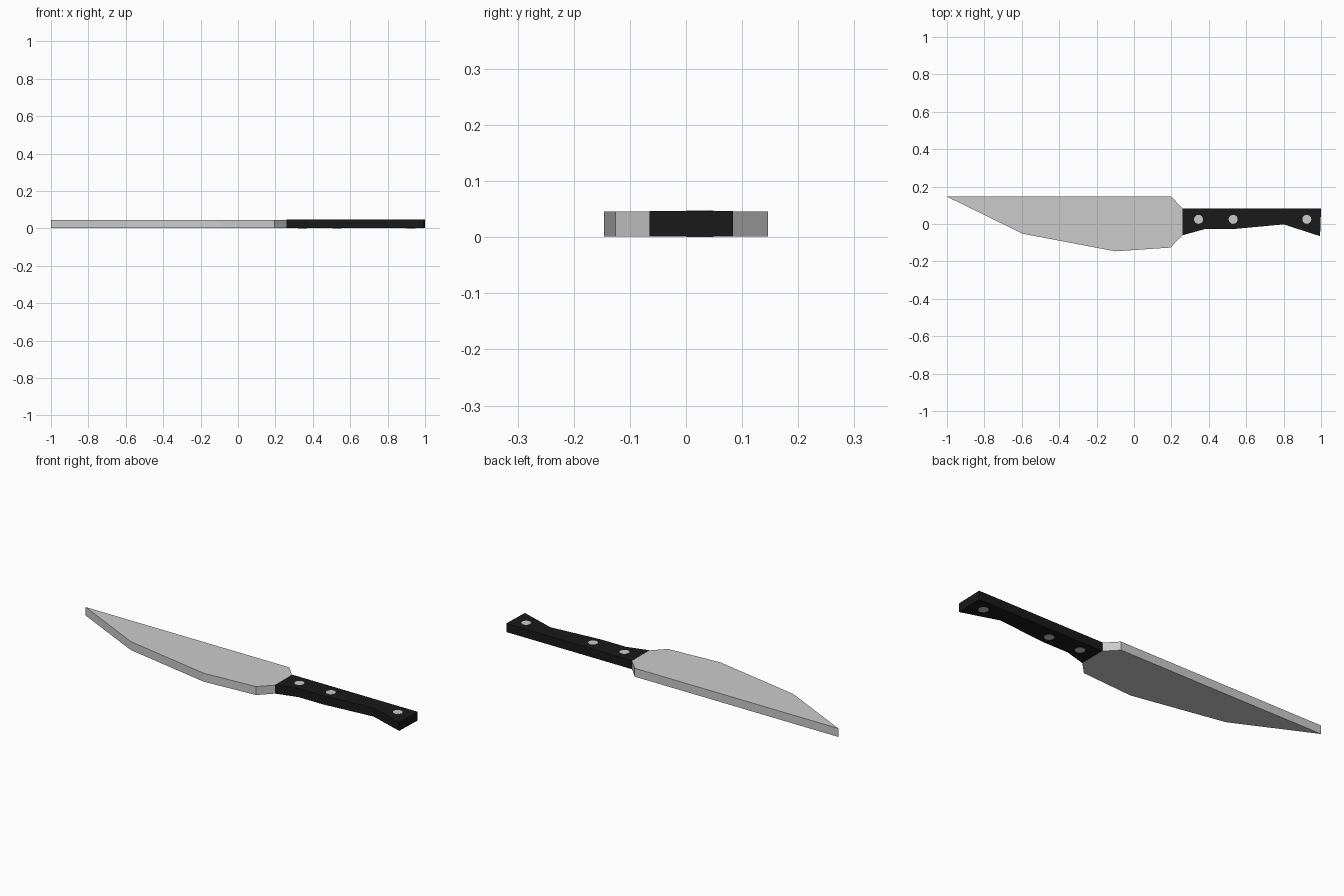
import bpy, bmesh

if "Cube" in bpy.data.objects:
    bpy.data.objects.remove(bpy.data.objects["Cube"])


def material(name, colour):
    mat = bpy.data.materials.new(name)
    mat.diffuse_color = colour
    mat.use_nodes = True
    mat.node_tree.nodes["Principled BSDF"].inputs["Base Color"].default_value = mat.diffuse_color
    return mat


def slab(name, outline, z0, z1, mat):
    """Extrude a flat outline (x, y) from z0 to z1."""
    bm = bmesh.new()
    face = bm.faces.new([bm.verts.new((x, y, z0)) for x, y in outline])
    top = bmesh.ops.extrude_face_region(bm, geom=[face])["geom"]
    verts = [v for v in top if isinstance(v, bmesh.types.BMVert)]
    bmesh.ops.translate(bm, verts=verts, vec=(0, 0, z1 - z0))
    bmesh.ops.recalc_face_normals(bm, faces=bm.faces)
    mesh = bpy.data.meshes.new(name)
    bm.to_mesh(mesh)
    bm.free()
    mesh.materials.append(mat)
    obj = bpy.data.objects.new(name, mesh)
    bpy.context.collection.objects.link(obj)
    return obj


steel = material("steel", (0.7, 0.7, 0.7, 1))
black = material("black_grip", (0.01, 0.01, 0.01, 1))

# Blade with straight spine and faceted cutting edge
slab("blade", [(-1, 0.146), (-0.595, -0.052), (-0.10, -0.146), (0.195, -0.126),
               (0.26, -0.06), (0.26, 0.083), (0.20, 0.146)], 0.001, 0.046, steel)

# Handle with finger groove and flared butt
slab("handle", [(0.26, 0.084), (0.26, -0.06), (0.375, -0.028), (0.52, -0.028),
                (0.80, -0.002), (0.995, -0.065), (1.0, 0.084)], 0.001, 0.047, black)

# Rivets passing through the handle
for i, x in enumerate((0.345, 0.53, 0.924)):
    bpy.ops.mesh.primitive_cylinder_add(vertices=24, radius=0.024, depth=0.048,
                                        location=(x, 0.025, 0.024))
    rivet = bpy.context.object
    rivet.name = f"rivet_{i + 1}"
    rivet.data.materials.append(steel)
    bpy.ops.object.shade_smooth_by_angle()
